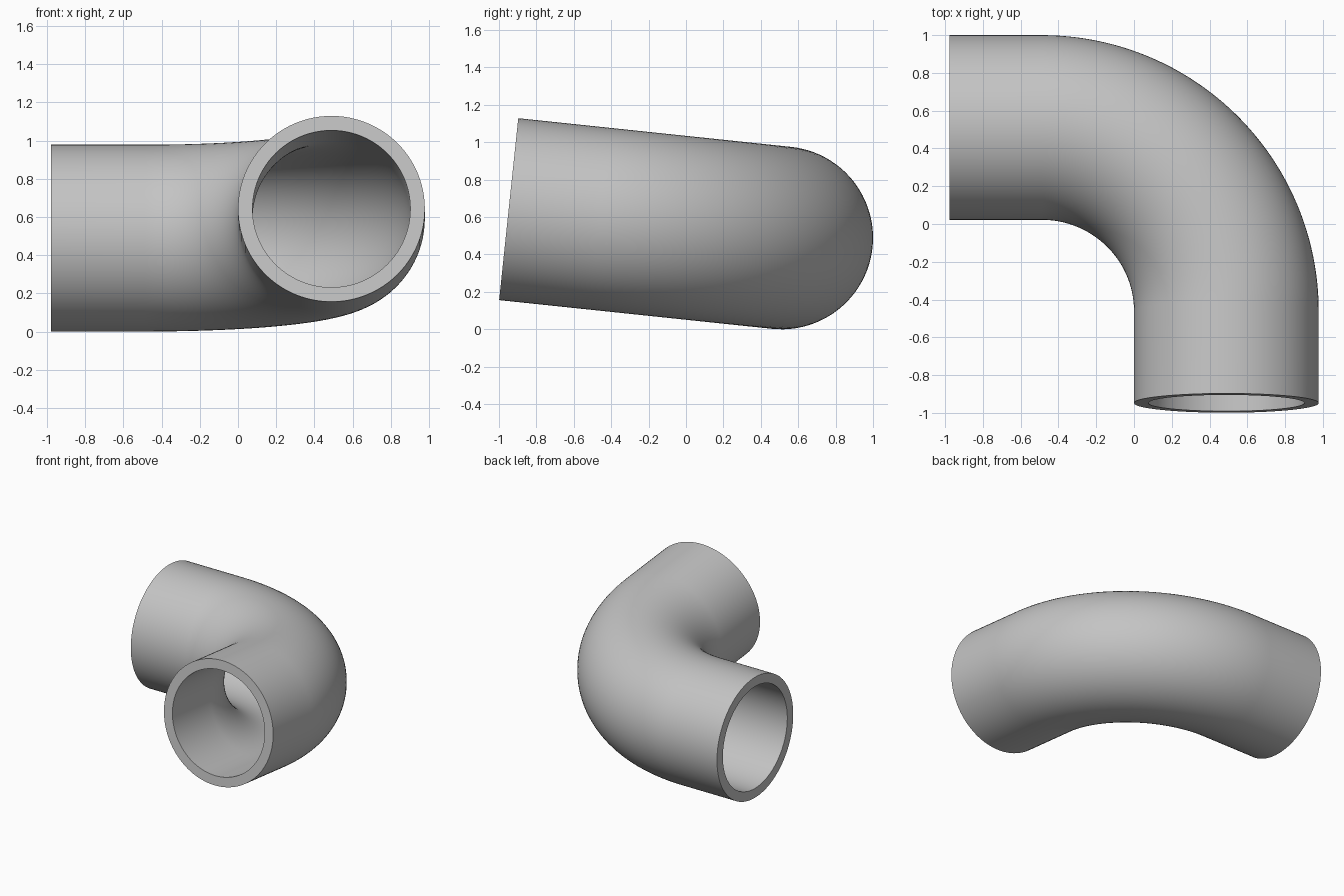
import bpy, bmesh, math
from mathutils import Matrix, Vector

cube = bpy.data.objects.get("Cube")
if cube:
    bpy.data.objects.remove(cube, do_unlink=True)

R = 0.489            # outer pipe radius
BORE = 0.413         # inner pipe radius
BEND = 2 * R         # radius of the bend centreline
TILT = math.radians(-6)
SIDES, STEPS = 96, 48

grey = bpy.data.materials.new("pipe grey")
grey.use_nodes = True
colour = (0.55, 0.55, 0.55, 1)
grey.diffuse_color = colour
grey.node_tree.nodes["Principled BSDF"].inputs["Base Color"].default_value = colour

# Centreline: straight, quarter bend, straight
path = [(Vector((-2 * R, 0, 0)), 0.0)]
for i in range(STEPS + 1):
    a = math.pi / 2 * i / STEPS
    path.append((Vector((-R + BEND * math.sin(a), BEND * (math.cos(a) - 1), 0)), a))
path.append((Vector((R, -3 * R, 0)), math.pi / 2))

bm = bmesh.new()


def ring(centre, angle, radius):
    side = Vector((math.sin(angle), math.cos(angle), 0))
    up = Vector((0, 0, 1))
    turns = [math.tau * k / SIDES for k in range(SIDES)]
    return [bm.verts.new(centre + radius * (side * math.cos(t) + up * math.sin(t)))
            for t in turns]


def bridge(a, b):
    for k in range(SIDES):
        n = (k + 1) % SIDES
        bm.faces.new((a[k], a[n], b[n], b[k]))


# Outer wall, bore and the flat rims at both ends
outer = [ring(c, a, R) for c, a in path]
inner = [ring(c, a, BORE) for c, a in path]
for wall in (outer, inner):
    for a, b in zip(wall, wall[1:]):
        bridge(a, b)
for end in (0, -1):
    bridge(outer[end], inner[end])
bmesh.ops.recalc_face_normals(bm, faces=bm.faces)

# Tip the open front end upward and rest the pipe on the ground
bm.transform(Matrix.Translation((0, 1 - R, R)) @ Matrix.Rotation(TILT, 4, 'X'))

mesh = bpy.data.meshes.new("pipe_elbow")
bm.to_mesh(mesh)
bm.free()
mesh.materials.append(grey)
elbow = bpy.data.objects.new("pipe_elbow", mesh)
bpy.context.collection.objects.link(elbow)
bpy.ops.object.select_all(action='DESELECT')
elbow.select_set(True)
bpy.context.view_layer.objects.active = elbow
bpy.ops.object.shade_smooth_by_angle(angle=math.radians(30))
